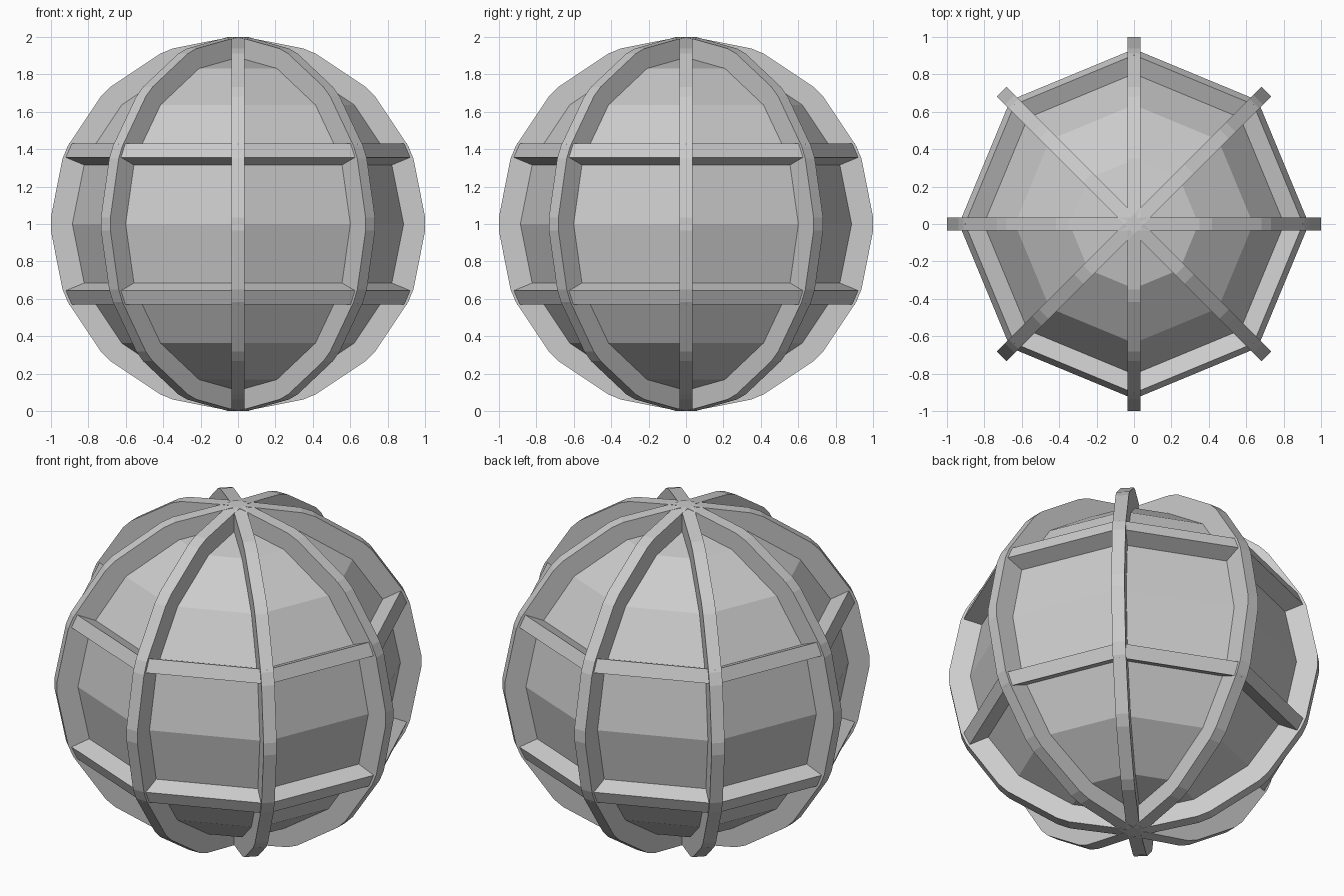
import bpy, bmesh
from math import sin, cos, radians, pi

if "Cube" in bpy.data.objects:
    bpy.data.objects.remove(bpy.data.objects["Cube"])

SIDES = 8
HALF = 0.036      # half width of the bars
CORE = 0.9        # core radius
INNER = 0.84      # buried inner radius of the bars


def finish(bm, name):
    bmesh.ops.recalc_face_normals(bm, faces=bm.faces)
    me = bpy.data.meshes.new(name)
    bm.to_mesh(me)
    bm.free()
    ob = bpy.data.objects.new(name, me)
    ob.location.z = 1
    bpy.context.collection.objects.link(ob)
    return ob


# faceted core ball with its corners under the ribs
bm = bmesh.new()
bmesh.ops.create_uvsphere(bm, u_segments=SIDES, v_segments=8, radius=CORE)
finish(bm, "core")

# rib profile: a small flat at every 22.5 degrees of latitude
outer, inner = [], []
for k in range(-4, 5):
    a = radians(22.5 * k)
    for t in (-HALF, HALF):
        r, z = cos(a) - t * sin(a), sin(a) + t * cos(a)
        if r > 0.001:
            outer.append((r, z))
            inner.append((r * INNER, z * INNER))
outer = [(0, -1)] + outer + [(0, 1)]
inner = [(0, -INNER)] + inner + [(0, INNER)]

# vertical ribs
for i in range(SIDES):
    a = 2 * pi * i / SIDES
    bm = bmesh.new()
    rows = []
    for prof, s in ((outer, -HALF), (outer, HALF), (inner, HALF), (inner, -HALF)):
        rows.append([bm.verts.new((r * cos(a) - s * sin(a), r * sin(a) + s * cos(a), z))
                     for r, z in prof])
    for j in range(4):
        p, q = rows[j], rows[(j + 1) % 4]
        for m in range(len(p) - 1):
            bm.faces.new((p[m], q[m], q[m + 1], p[m + 1]))
    for m in (0, -1):
        bm.faces.new([row[m] for row in rows])
    finish(bm, f"rib_{i + 1}")

# horizontal octagonal bands, their sides pointing at the centre
for name, sign in (("upper_band", 1), ("lower_band", -1)):
    d = (0.15 * cos(radians(22.5)), 0.15 * sin(radians(22.5)))
    section = [(0.935, 0.356), (0.903, 0.429), (0.903 - d[0], 0.429 - d[1]), (0.935 - d[0], 0.356 - d[1])]
    bm = bmesh.new()
    loops = []
    for i in range(SIDES):
        a = 2 * pi * i / SIDES
        loops.append([bm.verts.new((r * cos(a), r * sin(a), z * sign)) for r, z in section])
    for i in range(SIDES):
        p, q = loops[i], loops[(i + 1) % SIDES]
        for j in range(4):
            bm.faces.new((p[j], q[j], q[(j + 1) % 4], p[(j + 1) % 4]))
    finish(bm, name)
